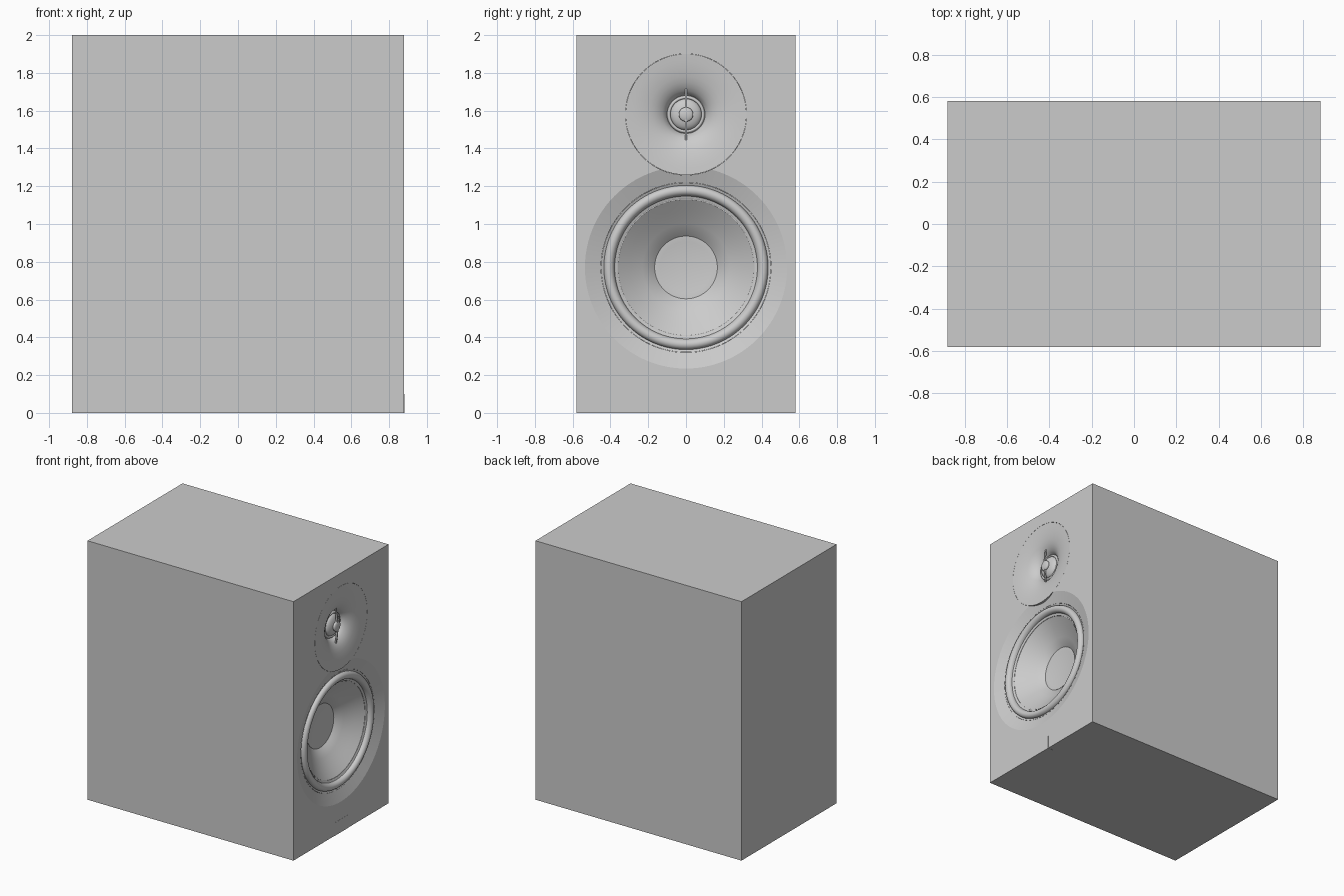
import bpy, bmesh, math

if "Cube" in bpy.data.objects:
    bpy.data.objects.remove(bpy.data.objects["Cube"])

FRONT = 0.88            # x of the baffle face
WOOFER_Z, TWEETER_Z = 0.77, 1.58


def finish(name, bm, angle=None):
    bmesh.ops.recalc_face_normals(bm, faces=bm.faces)
    mesh = bpy.data.meshes.new(name)
    bm.to_mesh(mesh)
    bm.free()
    ob = bpy.data.objects.new(name, mesh)
    bpy.context.collection.objects.link(ob)
    if angle:
        smooth(ob, angle)
    return ob


def select(ob):
    bpy.ops.object.select_all(action='DESELECT')
    ob.select_set(True)
    bpy.context.view_layer.objects.active = ob


def smooth(ob, angle):
    select(ob)
    bpy.ops.object.shade_smooth_by_angle(angle=math.radians(angle))


def box(name, lo, hi):
    bm = bmesh.new()
    bmesh.ops.create_cube(bm, size=1)
    for v in bm.verts:
        v.co = [(a + b) / 2 + c * (b - a) for a, b, c in zip(lo, hi, v.co)]
    return finish(name, bm)


def lathe(name, profile, zc, angle=25, steps=96):
    """Spin (radius, depth offset from baffle) points about the x axis at height zc."""
    bm = bmesh.new()
    rings = []
    for r, d in profile:
        if r == 0:
            rings.append([bm.verts.new((FRONT + d, 0, zc))] * steps)
        else:
            rings.append([bm.verts.new((FRONT + d,
                                        r * math.cos(2 * math.pi * i / steps),
                                        zc + r * math.sin(2 * math.pi * i / steps)))
                          for i in range(steps)])
    for a, b in zip(rings, rings[1:]):
        for i in range(steps):
            j = (i + 1) % steps
            bm.faces.new(list(dict.fromkeys((a[i], a[j], b[j], b[i]))))
    return finish(name, bm, angle)


def arc(r0, d0, r1, d1, height, n=12):
    """Half-round bulge between two profile points."""
    return [(r0 + (r1 - r0) * (1 - math.cos(math.pi * k / n)) / 2,
             d0 + (d1 - d0) * k / n + height * math.sin(math.pi * k / n))
            for k in range(n + 1)]


def cap(r, d, height, n=8):
    """Shallow dome from its rim to the axis."""
    return [(r * math.cos(math.pi / 2 * k / n) if k < n else 0,
             d + height * math.sin(math.pi / 2 * k / n)) for k in range(n + 1)]


# Cabinet with a chamfered woofer opening and a tweeter pocket
cabinet = box("cabinet", (-0.88, -0.58, 0), (FRONT, 0.58, 2))
cutters = [
    lathe("woofer_cutter", [(0, .02), (.592, .02), (.45, -.03), (.45, -.28), (0, -.28)], WOOFER_Z),
    lathe("tweeter_cutter", [(0, .02), (.321, .02), (.321, -.13), (0, -.13)], TWEETER_Z),
]
for cutter in cutters:
    cutter.hide_render = True
    mod = cabinet.modifiers.new("opening", 'BOOLEAN')
    mod.operation, mod.solver, mod.object = 'DIFFERENCE', 'EXACT', cutter
    select(cabinet)
    bpy.ops.object.modifier_apply(modifier=mod.name)
    bpy.data.objects.remove(cutter)
smooth(cabinet, 15)

# Woofer: rubber roll surround
lathe("woofer_surround",
      [(.449, -.12), (.449, -.03), (.44, -.034)] + arc(.435, -.036, .378, -.04, .03)
      + [(.368, -.046), (.36, -.046), (.36, -.12), (.449, -.12)], WOOFER_Z, 50)

# Woofer: cone and dust cap
lathe("woofer_cone",
      [(.366, -.10), (.366, -.044), (.30, -.092), (.23, -.14), (.165, -.18),
       (.15, -.20), (.15, -.24), (.366, -.10)], WOOFER_Z)
lathe("dust_cap", [(0, -.22), (.165, -.20), (.166, -.178)]
      + [(.165 * k / 6, -.19 + .012 * (k / 6) ** 2) for k in range(6, -1, -1)], WOOFER_Z)

# Tweeter: flared waveguide, thin roll and dome
lathe("tweeter_waveguide",
      [(0, -.12), (.32, -.12), (.32, 0), (.28, -.003), (.24, -.008), (.20, -.016),
       (.17, -.025), (.145, -.037), (.125, -.051), (.11, -.066), (.101, -.085), (0, -.085)],
      TWEETER_Z, 30)
lathe("tweeter_surround", arc(.10, -.085, .082, -.08, .012, 8) + [(.082, -.09), (.10, -.09), (.10, -.085)],
      TWEETER_Z, 40)
lathe("tweeter_dome", [(0, -.09), (.083, -.09)] + cap(.083, -.08, .035), TWEETER_Z)

# Phase plug: slim vertical bar with a small disc in the middle
bm = bmesh.new()
n, half = 12, .135
loop = []
for k in range(n + 1):
    t = -1 + 2 * k / n
    loop.append((t * half, -.025 - .016 * t * t))
back = [(z, -.040 - .008 * (z / half) ** 2) for z, d in reversed(loop)]
sides = [[bm.verts.new((FRONT + d, y, TWEETER_Z + z)) for z, d in loop + back] for y in (-.005, .005)]
for s in sides:
    bm.faces.new(s)
for i in range(len(sides[0])):
    j = (i + 1) % len(sides[0])
    bm.faces.new((sides[0][i], sides[0][j], sides[1][j], sides[1][i]))
finish("phase_bar", bm, 30)
lathe("phase_disc", [(0, -.042), (.038, -.042)] + cap(.038, -.034, .012), TWEETER_Z, 30, 48)

# Small plate wrapped around the bottom front edge
box("bottom_plate", (.82, -.08, -.001), (FRONT + .001, .08, .10))
